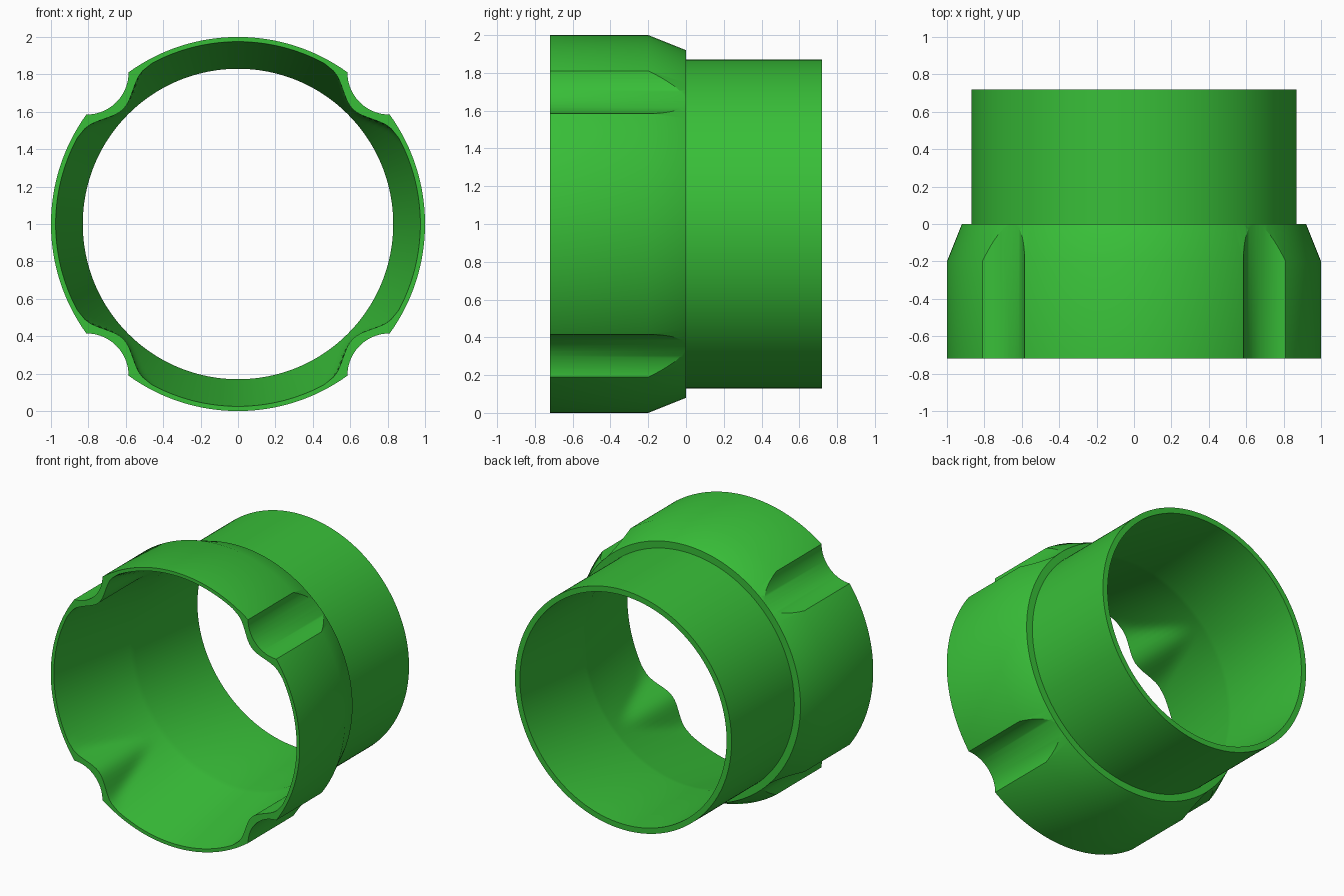
import bpy, bmesh, math

if "Cube" in bpy.data.objects:
    bpy.data.objects.remove(bpy.data.objects["Cube"])

SEG = 192
FRONT, SHOULDER, STEP, BACK = -0.72, -0.2, 0.0, 0.72
BORE = 0.83            # radius of the rear bore
MOUTH = 0.975          # inner radius at the front rim
GROOVE_C, GROOVE_R = 0.81, 0.225

green = bpy.data.materials.new("green plastic")
green.diffuse_color = (0.04, 0.52, 0.04, 1)
green.use_nodes = True
green.node_tree.nodes["Principled BSDF"].inputs["Base Color"].default_value = green.diffuse_color


def inner_radius(a, y):
    """Tapered mouth with four rounded bulges behind the outer grooves."""
    cone = max(BORE, MOUTH + (BORE - MOUTH) * (y - FRONT) / (STEP - FRONT))
    t = abs((a % (math.pi / 2)) - math.pi / 4) / math.radians(16)
    bulge = 0.868 + (MOUTH - 0.868) * (1 - math.cos(math.pi * min(t, 1))) / 2
    h = max(0.02 - abs(cone - bulge), 0) / 0.02
    r = min(cone, bulge) - h * h * 0.005 * (t < 1)
    return max(BORE, r)


# Sleeve: stepped outer wall, rims and shaped inner wall in one closed ring
outer = [(1.0, FRONT), (1.0, SHOULDER), (0.92, STEP), (0.87, STEP), (0.87, BACK)]
inner_y = [BACK, STEP] + [STEP - 0.04 * i for i in range(1, 18)] + [FRONT]
bm = bmesh.new()
rings = []
for i in range(SEG):
    a = 2 * math.pi * i / SEG
    prof = outer + [(inner_radius(a, y), y) for y in inner_y]
    rings.append([bm.verts.new((r * math.cos(a), y, 1 + r * math.sin(a)))
                  for r, y in prof])
for i in range(SEG):
    p, q = rings[i], rings[(i + 1) % SEG]
    for j in range(len(p)):
        k = (j + 1) % len(p)
        bm.faces.new((p[j], p[k], q[k], q[j]))
bmesh.ops.recalc_face_normals(bm, faces=bm.faces)
mesh = bpy.data.meshes.new("sleeve")
bm.to_mesh(mesh)
bm.free()
sleeve = bpy.data.objects.new("sleeve", mesh)
bpy.context.collection.objects.link(sleeve)
mesh.materials.append(green)

# Four round grooves cut along the wide front half
for sx in (-1, 1):
    for sz in (-1, 1):
        bpy.ops.mesh.primitive_cylinder_add(
            vertices=96, radius=GROOVE_R, depth=1.1,
            location=(sx * GROOVE_C, -0.5, 1 + sz * GROOVE_C),
            rotation=(math.pi / 2, 0, 0))
        cutter = bpy.context.object
        cutter.name = "groove_cutter"
        cutter.hide_render = True
        cutter.data.materials.append(green)
        mod = sleeve.modifiers.new("groove", 'BOOLEAN')
        mod.operation, mod.solver, mod.object = 'DIFFERENCE', 'EXACT', cutter
        bpy.context.view_layer.objects.active = sleeve
        bpy.ops.object.modifier_apply(modifier=mod.name)
        bpy.data.objects.remove(cutter)

bpy.ops.object.select_all(action='DESELECT')
sleeve.select_set(True)
bpy.context.view_layer.objects.active = sleeve
bpy.ops.object.shade_smooth_by_angle(angle=math.radians(30))
